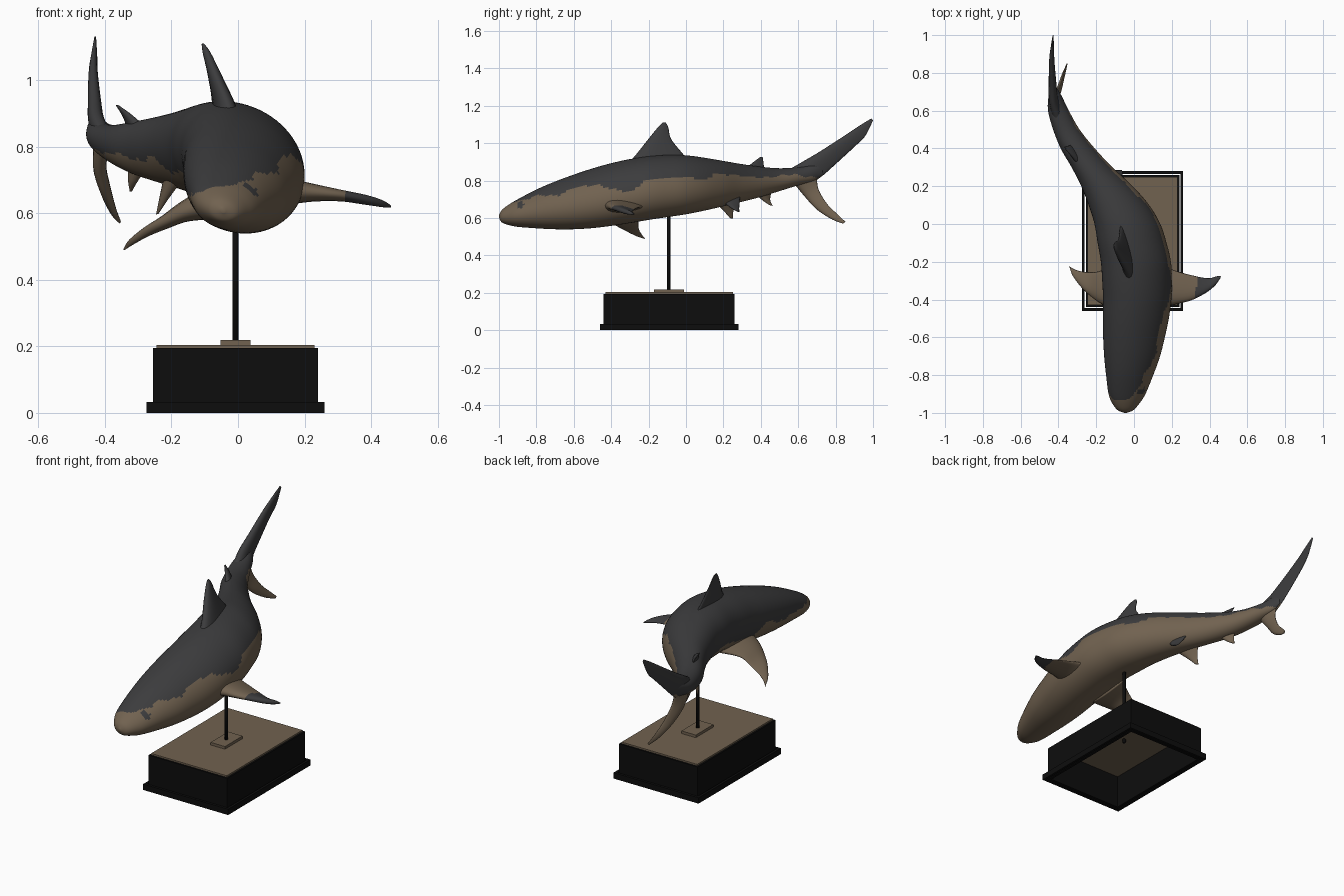
import bpy, bmesh, math
from mathutils import Vector


def material(name, rgb):
    m = bpy.data.materials.new(name)
    m.diffuse_color = (*rgb, 1)
    return m


GREY = material("slate grey", (0.045, 0.045, 0.047))
TAN = material("warm tan", (0.165, 0.122, 0.08))
BLACK = material("black", (0.004, 0.004, 0.004))


def spline(rows, steps):
    """Smoothly interpolate rows of numbers."""
    out = []
    for i in range(len(rows) - 1):
        p = [rows[max(0, min(len(rows) - 1, i + k))] for k in (-1, 0, 1, 2)]
        for s in range(steps):
            t = s / steps
            out.append([0.5 * (2 * b + (c - a) * t + (2 * a - 5 * b + 4 * c - d) * t * t
                               + (3 * b - a - 3 * c + d) * t ** 3)
                        for a, b, c, d in zip(*p)])
    return out + [list(rows[-1])]


def loft(name, rings, mats, rule=None):
    """Skin closed rings, cap the ends, and colour the faces by a rule."""
    bm = bmesh.new()
    vs = [[bm.verts.new(p) for p in r] for r in rings]
    n = len(vs[0])
    for a, b in zip(vs, vs[1:]):
        for i in range(n):
            j = (i + 1) % n
            bm.faces.new((a[i], a[j], b[j], b[i]))
    bm.faces.new(vs[0])
    bm.faces.new(vs[-1])
    bmesh.ops.recalc_face_normals(bm, faces=bm.faces)
    for f in bm.faces:
        f.smooth = True
        if rule:
            f.material_index = rule(f.calc_center_median())
    me = bpy.data.meshes.new(name)
    bm.to_mesh(me)
    bm.free()
    for m in mats:
        me.materials.append(m)
    ob = bpy.data.objects.new(name, me)
    bpy.context.collection.objects.link(ob)
    return ob


def fin(name, rows, mats, rule=None):
    """Fin from rows of leading point, trailing point, thickness."""
    rings = []
    rows = spline(rows, 8)
    span = Vector(rows[-1][:3]) - Vector(rows[0][:3])
    for r in rows:
        lead, trail, th = Vector(r[:3]), Vector(r[3:6]), r[6]
        side = (trail - lead).cross(span).normalized()
        ring = []
        for k in range(20):
            a = math.tau * k / 20
            c = (1 - math.cos(a)) / 2
            ring.append(lead.lerp(trail, c) + side * th * 0.62 * math.sin(a) * (1.15 - 0.7 * c))
        rings.append(ring)
    return loft(name, rings, mats, rule)


def box(name, lo, hi, mat, open_bottom=False):
    bm = bmesh.new()
    bmesh.ops.create_cube(bm, size=1)
    for v in bm.verts:
        v.co = [lo[i] if v.co[i] < 0 else hi[i] for i in range(3)]
    if open_bottom:
        ends = [f for f in bm.faces if abs(f.normal.z) > 0.5]
        bmesh.ops.delete(bm, geom=ends, context='FACES_ONLY')
    me = bpy.data.meshes.new(name)
    bm.to_mesh(me)
    bm.free()
    me.materials.append(mat)
    ob = bpy.data.objects.new(name, me)
    bpy.context.collection.objects.link(ob)
    if open_bottom:
        mod = ob.modifiers.new("wall", 'SOLIDIFY')
        mod.thickness = 0.02
        mod.offset = -1
    return ob


# Body stations: y, centre x, half width, bottom z, top z
STATIONS = [
    (-1.0, -0.045, 0.006, 0.602, 0.615), (-0.985, -0.045, 0.042, 0.577, 0.642),
    (-0.95, -0.043, 0.072, 0.563, 0.67), (-0.9, -0.037, 0.098, 0.553, 0.70),
    (-0.8, -0.023, 0.125, 0.545, 0.752), (-0.7, -0.01, 0.148, 0.54, 0.795),
    (-0.6, 0.0, 0.163, 0.54, 0.832), (-0.5, 0.01, 0.174, 0.546, 0.865),
    (-0.4, 0.017, 0.18, 0.558, 0.893), (-0.3, 0.016, 0.184, 0.573, 0.915),
    (-0.2, 0.01, 0.185, 0.59, 0.93), (-0.1, -0.01, 0.182, 0.605, 0.937),
    (0.0, -0.035, 0.174, 0.62, 0.935), (0.1, -0.08, 0.16, 0.64, 0.922),
    (0.2, -0.143, 0.136, 0.663, 0.905), (0.3, -0.222, 0.108, 0.687, 0.888),
    (0.4, -0.298, 0.09, 0.713, 0.874), (0.5, -0.358, 0.07, 0.744, 0.866),
    (0.6, -0.40, 0.055, 0.775, 0.872), (0.68, -0.418, 0.033, 0.798, 0.89),
    (0.73, -0.425, 0.008, 0.83, 0.90)]
LEAN = 0.2

# Height where the dark back meets the tan belly: y, z
EDGE = [(-1.0, 0.72), (-0.93, 0.68), (-0.8, 0.695), (-0.7, 0.69), (-0.6, 0.715),
        (-0.5, 0.75), (-0.4, 0.70), (-0.3, 0.70), (-0.2, 0.75), (-0.1, 0.775),
        (0.1, 0.76), (0.15, 0.81), (0.3, 0.79), (0.5, 0.81), (0.8, 0.82)]


def lookup(table, y, col):
    for a, b in zip(table, table[1:]):
        if y <= b[0]:
            t = max(0, (y - a[0]) / (b[0] - a[0]))
            return a[col] + (b[col] - a[col]) * t
    return table[-1][col]


def body_rule(c):
    xc = lookup(STATIONS, c.y, 1)
    edge = lookup(EDGE, c.y, 1) + 0.28 * (c.x - xc)
    edge += 0.008 * math.sin(31 * c.y + 9 * c.x) + 0.005 * math.sin(77 * c.y)
    eye = math.hypot(c.y + 0.885, c.z - 0.672) < 0.018 and abs(c.x - xc) > 0.05
    return 0 if c.z > edge or eye else 1


rings = []
for y, xc, hw, zb, zt in spline(STATIONS, 7):
    zc, hh = (zb + zt) / 2, (zt - zb) / 2
    ring = []
    for k in range(72):
        a = math.tau * k / 72
        z = hh * math.sin(a)
        ring.append((xc + hw * 0.985 * math.cos(a) - LEAN * z, y, zc + z))
    rings.append(ring)
loft("body", rings, [GREY, TAN], body_rule)

# Back fins
fin("main_back_fin", [
    (-0.02, -0.33, 0.87, -0.06, 0.04, 0.87, 0.08), (-0.03, -0.275, 0.93, -0.07, -0.01, 0.935, 0.055),
    (-0.072, -0.195, 1.03, -0.08, -0.078, 1.02, 0.034), (-0.093, -0.15, 1.085, -0.1, -0.095, 1.085, 0.02),
    (-0.105, -0.125, 1.11, -0.108, -0.108, 1.11, 0.006)], [GREY])
fin("small_back_fin", [
    (-0.28, 0.30, 0.85, -0.33, 0.42, 0.85, 0.035), (-0.325, 0.355, 0.895, -0.345, 0.415, 0.89, 0.018),
    (-0.362, 0.395, 0.925, -0.367, 0.41, 0.925, 0.005)], [GREY])

# Side fins, raised on the right and lowered on the left
fin("right_side_fin", [
    (0.10, -0.46, 0.665, 0.10, -0.19, 0.66, 0.10), (0.2, -0.43, 0.665, 0.2, -0.24, 0.66, 0.058),
    (0.3, -0.405, 0.657, 0.3, -0.27, 0.65, 0.034), (0.38, -0.365, 0.645, 0.39, -0.287, 0.633, 0.027),
    (0.43, -0.325, 0.632, 0.437, -0.277, 0.625, 0.02), (0.457, -0.287, 0.622, 0.46, -0.275, 0.62, 0.008)],
    [GREY, TAN], lambda c: 0 if c.x > 0.33 + 0.1 * (c.y + 0.33) else 1)
fin("left_side_fin", [
    (-0.08, -0.46, 0.63, -0.08, -0.19, 0.63, 0.10), (-0.16, -0.43, 0.602, -0.17, -0.245, 0.605, 0.058),
    (-0.22, -0.39, 0.575, -0.23, -0.255, 0.565, 0.038), (-0.27, -0.345, 0.55, -0.285, -0.25, 0.535, 0.028),
    (-0.32, -0.28, 0.515, -0.325, -0.235, 0.51, 0.018), (-0.34, -0.23, 0.495, -0.345, -0.22, 0.49, 0.007)],
    [TAN])

# Belly fins
fin("left_belly_fin", [
    (-0.18, 0.14, 0.70, -0.22, 0.28, 0.71, 0.04), (-0.215, 0.195, 0.645, -0.235, 0.255, 0.645, 0.02),
    (-0.24, 0.235, 0.60, -0.246, 0.25, 0.597, 0.005)], [TAN])
fin("right_belly_fin", [
    (-0.10, 0.16, 0.72, -0.13, 0.29, 0.72, 0.04), (-0.075, 0.22, 0.67, -0.095, 0.285, 0.665, 0.02),
    (-0.06, 0.27, 0.637, -0.065, 0.285, 0.633, 0.005)], [GREY])
fin("rear_belly_fin", [
    (-0.28, 0.36, 0.74, -0.33, 0.46, 0.75, 0.035), (-0.305, 0.41, 0.695, -0.33, 0.45, 0.70, 0.018),
    (-0.32, 0.45, 0.667, -0.325, 0.463, 0.665, 0.005)], [TAN])

# Tail
fin("upper_tail_lobe", [
    (-0.405, 0.555, 0.862, -0.42, 0.68, 0.79, 0.05), (-0.427, 0.63, 0.905, -0.425, 0.735, 0.83, 0.045),
    (-0.432, 0.715, 0.955, -0.43, 0.80, 0.888, 0.038), (-0.436, 0.85, 1.042, -0.434, 0.90, 0.98, 0.026),
    (-0.433, 0.93, 1.095, -0.43, 0.957, 1.037, 0.016), (-0.43, 0.99, 1.132, -0.428, 1.0, 1.122, 0.005)],
    [GREY, TAN], lambda c: 0 if c.z > 0.83 else 1)
fin("lower_tail_lobe", [
    (-0.405, 0.565, 0.80, -0.42, 0.70, 0.83, 0.05), (-0.42, 0.63, 0.72, -0.405, 0.708, 0.755, 0.035),
    (-0.40, 0.70, 0.645, -0.385, 0.755, 0.675, 0.026), (-0.375, 0.78, 0.593, -0.37, 0.81, 0.62, 0.016),
    (-0.356, 0.84, 0.57, -0.354, 0.852, 0.58, 0.005)], [TAN])

# Display stand: hollow plinth, top panel, foot plate and rod
box("plinth_foot", (-0.275, -0.46, 0), (0.26, 0.28, 0.033), BLACK, True)
box("plinth_wall", (-0.255, -0.44, 0.001), (0.24, 0.26, 0.195), BLACK, True)
box("plinth_panel", (-0.245, -0.43, 0.19), (0.23, 0.25, 0.204), TAN)
box("rod_plate", (-0.053, -0.17, 0.204), (0.037, -0.012, 0.219), TAN)
loft("rod", [[(-0.008 + 0.009 * math.cos(math.tau * k / 16),
               -0.093 + 0.009 * math.sin(math.tau * k / 16), z) for k in range(16)]
             for z in (0.17, 0.66)], [BLACK])
